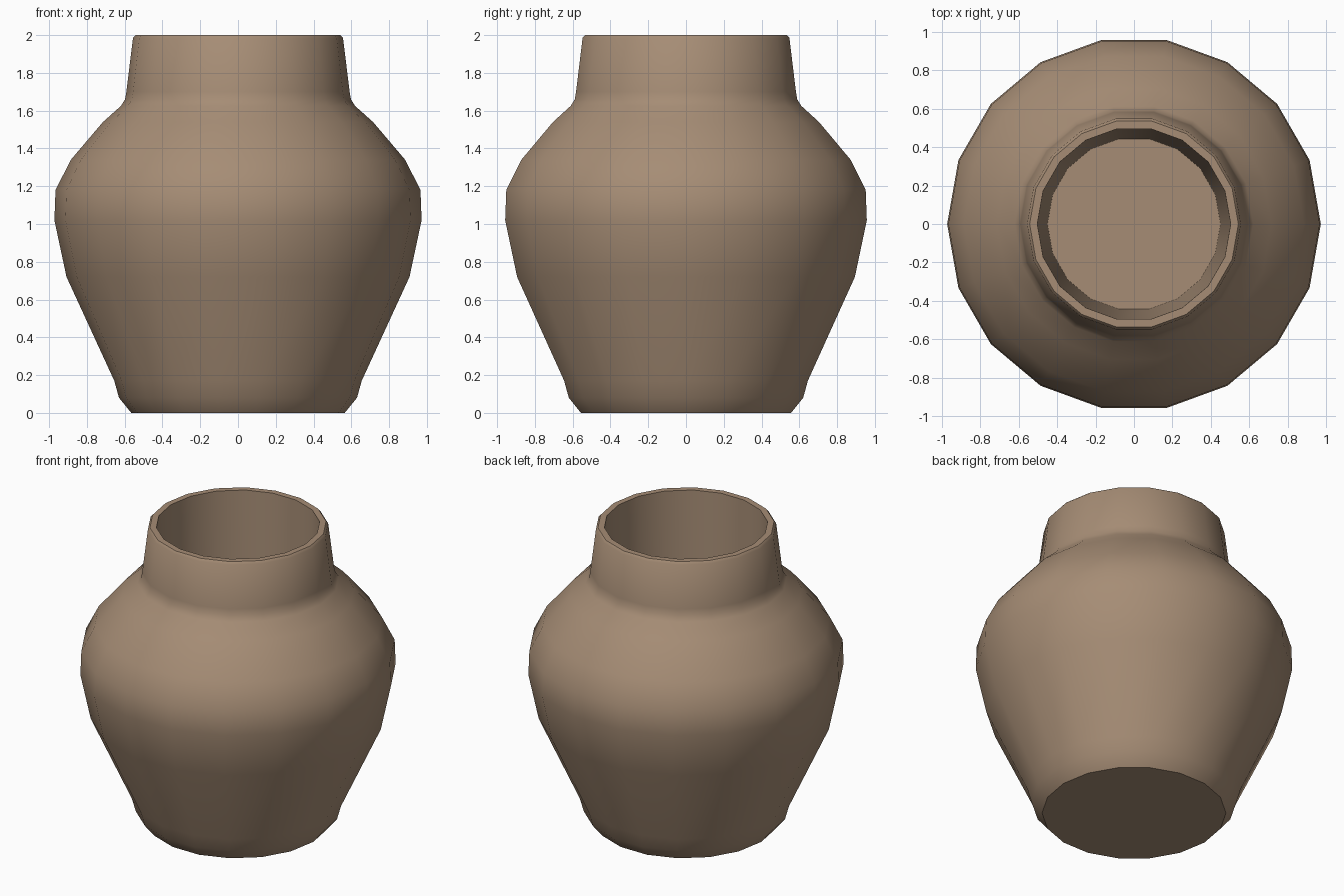
import bpy, bmesh, math

if "Cube" in bpy.data.objects:
    bpy.data.objects.remove(bpy.data.objects["Cube"])

SIDES = 18

# outer wall from base to lip, then down the inside to the floor (radius, height)
PROFILE = [
    (0.565, 0.0), (0.63, 0.08), (0.655, 0.17), (0.908, 0.72), (0.972, 1.02),
    (0.966, 1.18), (0.885, 1.34), (0.715, 1.54), (0.62, 1.625), (0.598, 1.66),
    (0.591, 1.70), (0.556, 1.985), (0.543, 2.0), (0.503, 2.0), (0.45, 0.12),
]

clay = bpy.data.materials.new("brown_clay")
clay.diffuse_color = (0.38, 0.265, 0.178, 1)
clay.use_nodes = True
clay.node_tree.nodes["Principled BSDF"].inputs["Base Color"].default_value = clay.diffuse_color

# pot body: rings joined by quads, capped at the base and inner floor
bm = bmesh.new()
rings = []
for r, z in PROFILE:
    rings.append([bm.verts.new((r * math.cos(2 * math.pi * i / SIDES),
                                r * math.sin(2 * math.pi * i / SIDES), z))
                  for i in range(SIDES)])
for a, b in zip(rings, rings[1:]):
    for i in range(SIDES):
        j = (i + 1) % SIDES
        bm.faces.new((a[i], a[j], b[j], b[i]))
bm.faces.new(rings[0][::-1])
bm.faces.new(rings[-1])
bmesh.ops.recalc_face_normals(bm, faces=bm.faces)

mesh = bpy.data.meshes.new("clay_pot")
bm.to_mesh(mesh)
bm.free()
pot = bpy.data.objects.new("clay_pot", mesh)
bpy.context.collection.objects.link(pot)
mesh.materials.append(clay)

# smooth walls, crisp lip and base
bpy.context.view_layer.objects.active = pot
pot.select_set(True)
bpy.ops.object.shade_smooth_by_angle(angle=math.radians(35))
